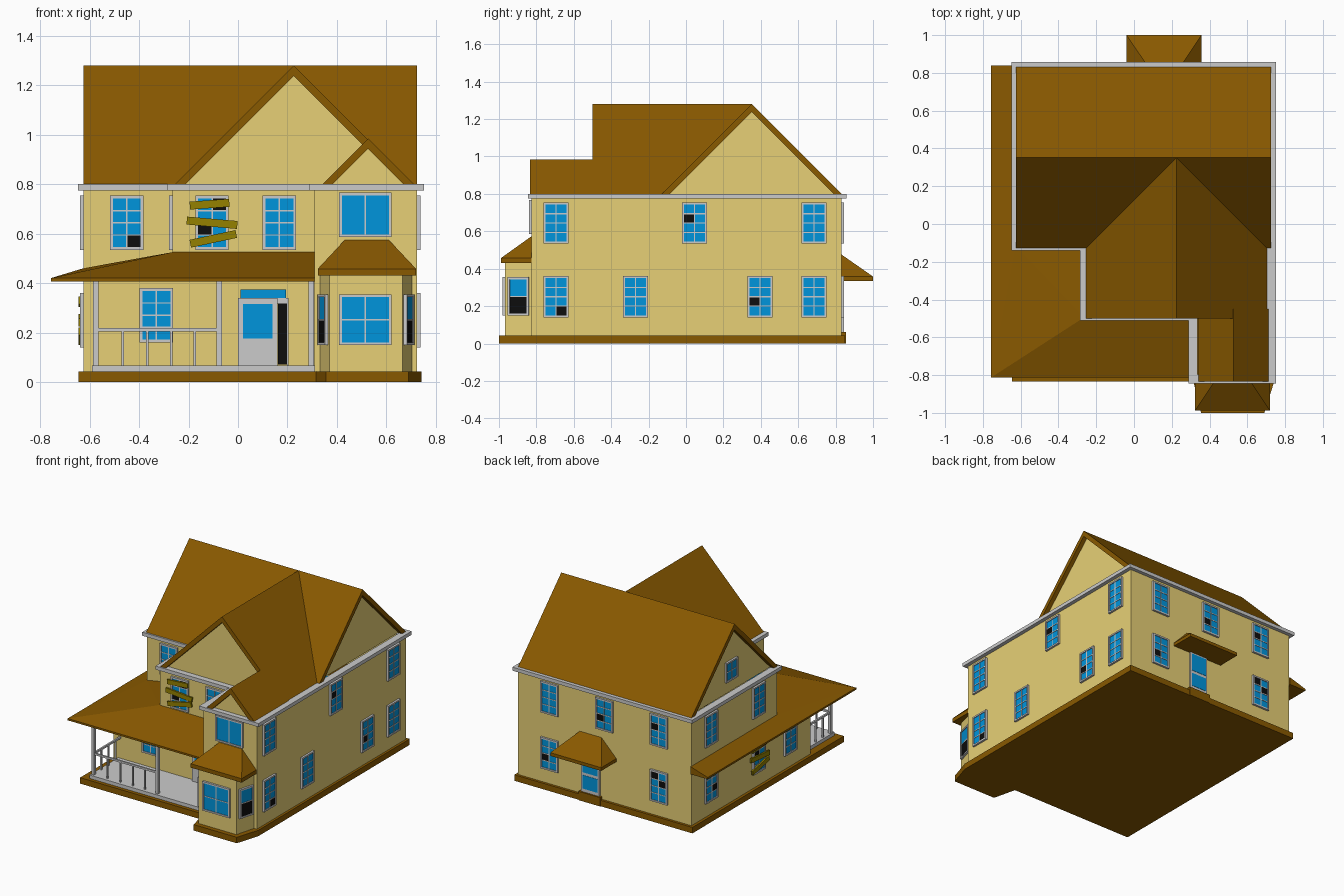
import bpy, bmesh
from math import degrees, radians, atan2
from mathutils import Matrix, Vector

if "Cube" in bpy.data.objects:
    bpy.data.objects.remove(bpy.data.objects["Cube"])

def material(name, rgb):
    m = bpy.data.materials.new(name)
    m.diffuse_color = (*rgb, 1)
    m.use_nodes = True
    m.node_tree.nodes["Principled BSDF"].inputs["Base Color"].default_value = m.diffuse_color
    return m

ROOF = material("roof_brown", (0.25, 0.10, 0.0))
WALL = material("wall_tan", (0.80, 0.63, 0.18))
GLASS = material("glass_blue", (0.0, 0.30, 0.72))
DARK = material("dark_gap", (0.004, 0.004, 0.004))
BOARD = material("board_wood", (0.30, 0.22, 0.0))

def finish(name, bm, mat=None, matrix=Matrix()):
    bmesh.ops.recalc_face_normals(bm, faces=bm.faces)
    me = bpy.data.meshes.new(name)
    bm.to_mesh(me)
    bm.free()
    if mat:
        me.materials.append(mat)
    ob = bpy.data.objects.new(name, me)
    ob.matrix_world = matrix
    bpy.context.collection.objects.link(ob)
    return ob

def boxes(name, spans, mat=None, matrix=Matrix()):
    """Boxes given as (x0, x1, y0, y1, z0, z1)."""
    bm = bmesh.new()
    for x0, x1, y0, y1, z0, z1 in spans:
        t = Matrix.Translation(((x0 + x1) / 2, (y0 + y1) / 2, (z0 + z1) / 2))
        s = Matrix.Diagonal((abs(x1 - x0), abs(y1 - y0), abs(z1 - z0), 1))
        bmesh.ops.create_cube(bm, size=1, matrix=t @ s)
    return finish(name, bm, mat, matrix)

def prism(name, pts, t0, t1, mat=None, axis='z', mitre=None, caps=True, ring=0):
    """Extruded outline; mitre cuts the far end at 45 degrees below that height;
    ring keeps only a border of the caps, leaving the hidden middle open."""
    put = {'z': lambda a, b, t: (a, b, t), 'y': lambda a, b, t: (a, t, b),
           'x': lambda a, b, t: (t, a, b)}[axis]
    bm = bmesh.new()
    lo = [bm.verts.new(put(a, b, t0)) for a, b in pts]
    hi = [bm.verts.new(put(a, b, t1 - (mitre - b if mitre else 0))) for a, b in pts]
    ends = [bm.faces.new(lo), bm.faces.new(hi)] if caps else []
    for i in range(len(pts)):
        j = (i + 1) % len(pts)
        bm.faces.new((lo[i], lo[j], hi[j], hi[i]))
    if ring:
        bmesh.ops.recalc_face_normals(bm, faces=bm.faces)
        bmesh.ops.inset_individual(bm, faces=ends, thickness=ring)
        bmesh.ops.delete(bm, geom=ends, context='FACES')
    return finish(name, bm, mat)

def gable(name, centre, peak, base, t0, t1, axis, in0, in1, mitre=None):
    """45 degree roof shell plus the recessed gable wall filling it."""
    h, k = peak - base, 0.042
    prism(name + "_roof", [(centre - h, base), (centre, peak), (centre + h, base),
          (centre + h - k, base), (centre, peak - k), (centre - h + k, base)],
          t0, t1, ROOF, axis, mitre)
    w = h - k + 0.005
    prism(name + "_wall", [(centre - w, base), (centre, base + w), (centre + w, base)],
          t0 + in0, t1 - in1, WALL, axis, mitre)

def hip_hood(name, x0, x1, y_wall, y_eave, z0, z1, tx0, tx1, top):
    bm = bmesh.new()
    for x in (x0, x1):
        for y in (y_wall, y_eave):
            for z in (z0, z1):
                bm.verts.new((x, y, z))
    for x in (tx0, tx1):
        bm.verts.new((x, y_wall, top))
    bmesh.ops.convex_hull(bm, input=bm.verts)
    bmesh.ops.dissolve_limit(bm, angle_limit=0.01, verts=bm.verts, edges=bm.edges)
    finish(name, bm, ROOF)

def place(x, y, z, turn):
    return Matrix.Translation((x, y, z)) @ Matrix.Rotation(radians(turn), 4, 'Z')

def window(name, x, y, z, turn=0, w=0.135, h=0.22, cols=2, rows=4, broken=()):
    """Local -y faces outward; broken lists (column, row from top)."""
    m = place(x, y, z, turn)
    a, b, f, t = w / 2, h / 2, 0.011, 0.003
    bars = [(-a, -a + f, -.014, 0, -b, b), (a - f, a, -.014, 0, -b, b),
            (-a + f, a - f, -.014, 0, -b, -b + f), (-a + f, a - f, -.014, 0, b - f, b)]
    cw, rh = (w - 2 * f) / cols, (h - 2 * f) / rows
    for i in range(1, cols):
        c = -a + f + i * cw
        bars.append((c - t, c + t, -.0115, 0, -b + f, b - f))
    for j in range(1, rows):
        c = b - f - j * rh
        bars.append((-a + f, a - f, -.011, 0, c - t, c + t))
    boxes(name + "_frame", bars, None, m)
    boxes(name + "_glass", [(-a + f, a - f, -.0085, 0, -b + f, b - f)], GLASS, m)
    gaps = [(-a + f + c * cw, -a + f + (c + 1) * cw, -.0098, 0,
             b - f - (r + 1) * rh, b - f - r * rh) for c, r in broken]
    if gaps:
        boxes(name + "_broken_panes", gaps, DARK, m)

def boarding(name, x, y, z, turn):
    for i, (dx, dz, ln, tilt) in enumerate([(-.01, .075, .16, 4), (0, 0, .205, -5), (.005, -.065, .19, 12)]):
        m = place(x, y, z, turn) @ Matrix.Translation((dx, -.015, dz)) @ Matrix.Rotation(radians(-tilt), 4, 'Y')
        boxes(f"{name}_{i}", [(-ln / 2, ln / 2, -.006, .006, -.016, .016)], BOARD, m)

# Base, walls and eave band
prism("base", [(-.645, .85), (-.645, -.835), (.315, -.835), (.355, -1), (.69, -1),
               (.742, -.835), (.742, .85)], 0, .042, ROOF)
prism("lower_walls", [(-.625, .832), (-.625, -.49), (.31, -.49), (.31, -.825),
                      (.725, -.825), (.725, .832)], .04, .44, WALL, caps=False)
prism("upper_walls", [(-.625, .832), (-.625, -.12), (-.265, -.12), (-.265, -.49), (.31, -.49),
                      (.31, -.825), (.725, -.825), (.725, .832)], .44, .78, WALL, caps=False)
prism("eave_band", [(-.648, .857), (-.648, -.14), (-.285, -.14), (-.285, -.51), (.288, -.51),
                    (.288, -.845), (.752, -.845), (.752, .857)], .775, .8, ring=.07)

# Main roofs
gable("main", .352, 1.28, .8, -.625, .725, 'x', .03, .03)
gable("front_gable", .225, 1.28, .8, -.5, .352, 'y', .03, .0, 1.28)
gable("small_gable", .526, .985, .8, -.835, -.45, 'y', .025, .0)

# Wrap-around porch roof with flat underside
top = [(-.757, .84, .42), (-.625, .84, .46), (-.625, -.12, .46), (-.265, -.12, .525),
       (-.265, -.495, .525), (.315, -.495, .525), (.315, -.813, .42), (-.757, -.813, .42)]
bm = bmesh.new()
hi = [bm.verts.new(p) for p in top]
lo = [bm.verts.new((x, y, .407)) for x, y, z in top]
for f in [(0, 1, 2, 7), (7, 2, 4), (2, 3, 4), (7, 4, 5, 6)]:
    bm.faces.new([hi[i] for i in f])
    bm.faces.new([lo[i] for i in f])
for i in range(8):
    j = (i + 1) % 8
    bm.faces.new((hi[i], hi[j], lo[j], lo[i]))
finish("porch_roof", bm, ROOF)

# Porch floor, posts and railings
boxes("porch_floor", [(-.59, .31, -.81, -.49, .04, .066)])
boxes("porch_posts", [(x - .011, x + .011, -.795, -.773, .06, .41) for x in (-.575, -.076, .297)])
boxes("front_railing", [(-.57, -.08, -.79, -.778, .205, .218)] +
      [(x - .005, x + .005, -.789, -.779, .06, .21) for x in (-.467, -.367, -.27, -.175)])
boxes("side_railing", [(-.581, -.569, -.785, -.49, .205, .218)] +
      [(-.58, -.57, y - .005, y + .005, .06, .21) for y in (-.7, -.62, -.54)])

# Bay
bay = [(.33, -.82), (.37, -.968), (.665, -.968), (.705, -.82)]
prism("bay_walls", bay, .04, .44, WALL)
hip_hood("bay_roof", .323, .72, -.82, -.988, .43, .458, .435, .607, .578)
window("bay_front_window", .515, -.968, .252, 0, .212, .205, 2, 2)
for side, (p, q) in (("left", bay[0:2]), ("right", bay[2:4])):
    d = Vector(q) - Vector(p)
    c = (Vector(p) + Vector(q)) / 2
    window(f"bay_{side}_window", c.x, c.y, .252, degrees(atan2(d.y, d.x)),
           .115, .205, 1, 2, [(0, 1)])

# Back hood, door and step
hip_hood("back_hood", -.04, .357, .825, 1, .335, .358, .08, .24, .48)
boxes("back_step", [(.07, .24, .82, .855, 0, .062)], ROOF)
back = place(.155, .832, 0, 180)
boxes("back_door", [(-.07, .07, -.012, 0, .05, .335)], None, back)
boxes("back_door_glass", [(-.058, .058, -.014, 0, .2, .325), (-.058, .058, -.014, 0, .085, .18)], GLASS, back)

# Front door, standing ajar
fd = place(0, -.49, 0, 0)
boxes("front_door", [(0, .16, -.02, 0, .066, .34), (.16, .2, -.01, 0, .318, .34),
                     (.198, .204, -.012, 0, .066, .34)], None, fd)
boxes("front_door_glass", [(.02, .14, -.024, 0, .175, .315), (.01, .195, -.01, 0, .34, .375)], GLASS, fd)
boxes("front_door_gap", [(.162, .198, -.008, 0, .07, .318)], DARK, fd)

# Windows: upper row at UP, lower row at LOW
UP, LOW = .644, .25
window("front_upper_left", -.45, -.12, UP, broken=[(1, 3)])
window("front_upper_boarded", -.105, -.49, UP, broken=[(0, 2), (1, 0)])
window("front_upper_right", .167, -.49, UP)
window("front_lower", -.33, -.49, .27)
window("front_bedroom", .515, -.825, .676, 0, .212, .18, 2, 1)
window("inner_side", -.265, -.3, UP, -90)
for i, (y, z, br) in enumerate([(-.695, UP, ()), (.045, UP, [(0, 1)]), (.685, UP, ()), (-.695, LOW, [(1, 3)]),
                                (-.27, LOW, ()), (.395, LOW, [(0, 2)]), (.685, LOW, ())]):
    window(f"right_window_{i}", .725, y, z, 90, broken=br)
for i, (y, z, br) in enumerate([(.62, UP, ()), (.09, UP, ()), (.62, LOW, [(1, 2)]), (.09, LOW, [(0, 1)]), (-.26, LOW, ())]):
    window(f"left_window_{i}", -.625, y, z, -90, broken=br)
for i, (x, z, br) in enumerate([(.476, UP, ()), (.05, UP, [(0, 2)]), (-.376, UP, [(0, 1)]),
                                (.476, LOW, [(0, 2)]), (-.376, LOW, [(0, 0), (1, 1)])]):
    window(f"back_window_{i}", x, .832, z, 180, broken=br)
window("attic_window", -.595, .352, .95, -90, .13, .14, 2, 2)

# Boards nailed over two windows
boarding("front_board", -.105, -.49, UP, 0)
boarding("left_board", -.625, .09, LOW, -90)
